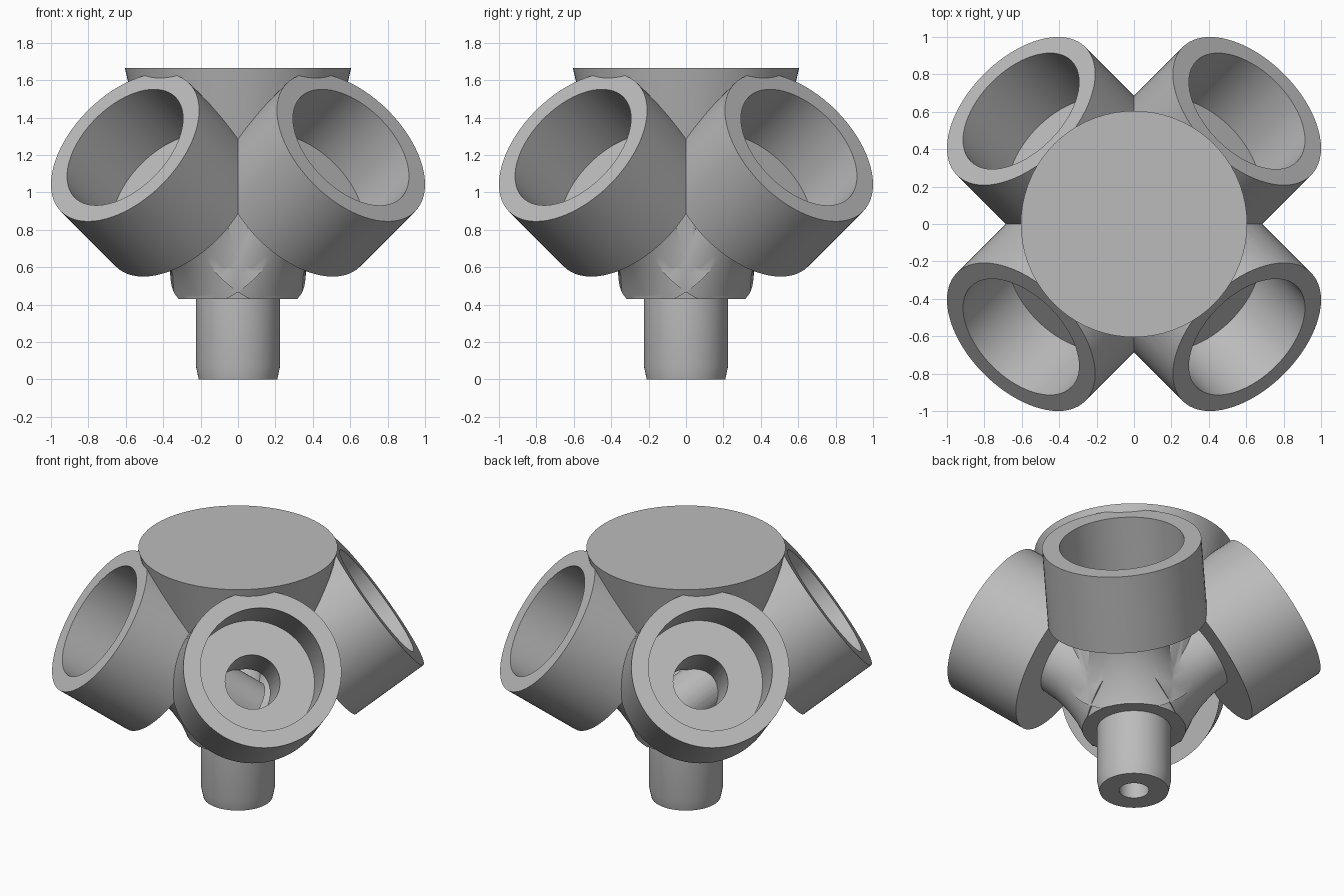
import bpy, bmesh, math
from mathutils import Vector, Matrix

cube = bpy.data.objects.get("Cube")
if cube:
    bpy.data.objects.remove(cube, do_unlink=True)

grey = bpy.data.materials.new("mid_grey")
grey.use_nodes = True
grey.diffuse_color = (0.5, 0.5, 0.5, 1)
grey.node_tree.nodes["Principled BSDF"].inputs["Base Color"].default_value = (0.5, 0.5, 0.5, 1)

SIDES = 72
ARM_ORIGIN = Vector((0, 0, 0.637))
ARM_DIRS = [Vector((x, y, 1)) for x in (1, -1) for y in (1, -1)]


def lathe(name, profile, origin=Vector(), axis=Vector((0, 0, 1))):
    """Closed solid turned from (radius, distance along axis) pairs."""
    bm = bmesh.new()
    rings = []
    for r, h in profile:
        rings.append([bm.verts.new((r * math.cos(a), r * math.sin(a), h))
                      for a in (2 * math.pi * i / SIDES for i in range(SIDES))])
    for low, high in zip(rings, rings[1:]):
        for i in range(SIDES):
            j = (i + 1) % SIDES
            bm.faces.new((low[i], low[j], high[j], high[i]))
    bm.faces.new(rings[0][::-1])
    bm.faces.new(rings[-1])
    turn = Vector((0, 0, 1)).rotation_difference(axis).to_matrix().to_4x4()
    bm.transform(Matrix.Translation(origin) @ turn)
    bmesh.ops.recalc_face_normals(bm, faces=bm.faces)
    mesh = bpy.data.meshes.new(name)
    bm.to_mesh(mesh)
    bm.free()
    mesh.materials.append(grey)
    obj = bpy.data.objects.new(name, mesh)
    bpy.context.collection.objects.link(obj)
    return obj


def combine(target, tool, operation):
    """Apply a boolean and remove the tool object."""
    tool.hide_render = True
    mod = target.modifiers.new(operation.lower(), 'BOOLEAN')
    mod.operation = operation
    mod.solver = 'EXACT'
    mod.object = tool
    bpy.context.view_layer.objects.active = target
    bpy.ops.object.modifier_apply(modifier=mod.name)
    bpy.data.objects.remove(tool, do_unlink=True)


# Tapered hub, closed by the flat top disc
body = lathe("socket_hub", [(0.315, 0.43), (0.605, 1.665)])

# Four flared necks, each carrying a wide cup
arm_profile = [(0.37, 0.10), (0.34, 0.15), (0.30, 0.22), (0.26, 0.32), (0.235, 0.42),
               (0.225, 0.535), (0.485, 0.535), (0.485, 1.046)]
for d in ARM_DIRS:
    combine(body, lathe("arm", arm_profile, ARM_ORIGIN, d), 'UNION')

# Trim the necks level with the underside of the hub
combine(body, lathe("trim", [(1.5, -0.5), (1.5, 0.43)]), 'DIFFERENCE')

# Chamfered stem
combine(body, lathe("stem", [(0.21, 0), (0.225, 0.07), (0.225, 0.55)]), 'UNION')

# Cup recesses with narrow channels that meet in the middle
bore_profile = [(0.168, -0.08), (0.168, 0.626), (0.38, 0.626), (0.38, 1.12)]
for d in ARM_DIRS:
    combine(body, lathe("bore", bore_profile, ARM_ORIGIN, d), 'DIFFERENCE')

# Stem channel
combine(body, lathe("stem_bore", [(0.09, -0.1), (0.09, 0.637)]), 'DIFFERENCE')

# Smooth walls, crisp rims
bpy.ops.object.select_all(action='DESELECT')
body.select_set(True)
bpy.context.view_layer.objects.active = body
bpy.ops.object.shade_smooth_by_angle(angle=math.radians(25))
